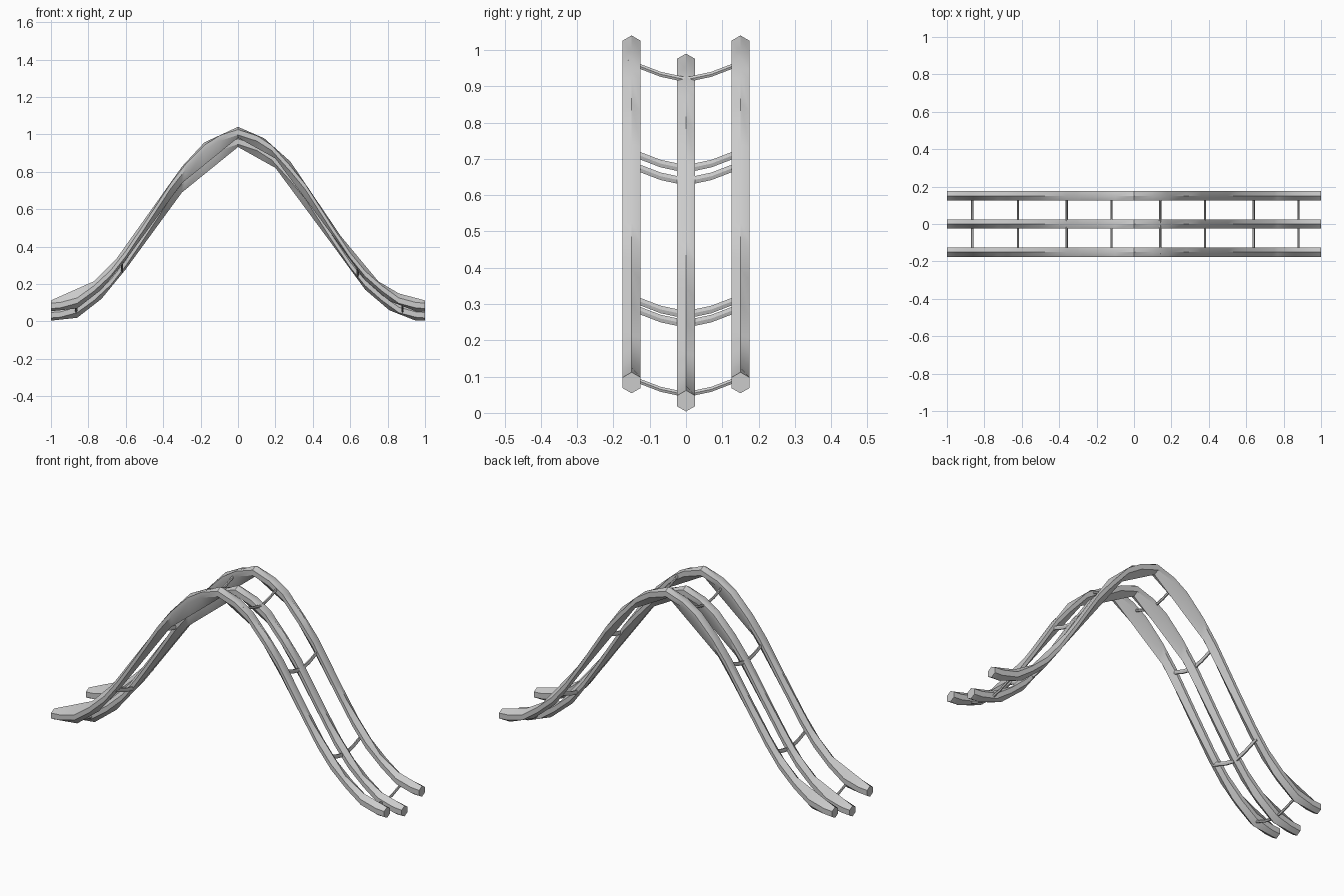
import bpy, bmesh, math

if "Cube" in bpy.data.objects:
    bpy.data.objects.remove(bpy.data.objects["Cube"])

R = 0.029  # rail cross-section radius (point-up hexagon)
H = 0.928  # rise of the hill

# Normalised hill height: fine line, plus coarser lines for the ridge and keel edges
FINE = [(-1, 0), (-.95, .004), (-.86, .03), (-.77, .10), (-.68, .19), (-.6, .30), (-.5, .46),
        (-.36, .69), (-.28, .80), (-.18, .91), (-.1, .965), (0, 1), (.1, .965), (.18, .91),
        (.28, .79), (.36, .685), (.5, .45), (.6, .29), (.68, .185), (.77, .10),
        (.86, .03), (.95, .004), (1, 0)]
RIDGE = [(-1, 0), (-.77, .11), (-.65, .24), (-.3, .77), (-.18, .91), (0, 1), (.14, .934),
         (.28, .80), (.55, .37), (.75, .11), (.86, .04), (1, 0)]
KEEL = [(-1, 0), (-.86, .016), (-.73, .125), (-.6, .296), (-.3, .738), (0, 1), (.2, .88),
        (.53, .40), (.68, .178), (.81, .059), (.95, 0), (1, 0)]


def sample(line, x):
    for (x0, f0), (x1, f1) in zip(line, line[1:]):
        if x <= x1:
            return f0 + (f1 - f0) * (x - x0) / (x1 - x0)
    return line[-1][1]


def loft(name, rings):
    """Skin a list of equal-sized vertex rings into a capped tube."""
    bm = bmesh.new()
    vs = [[bm.verts.new(p) for p in ring] for ring in rings]
    n = len(vs[0])
    for a, b in zip(vs, vs[1:]):
        for i in range(n):
            j = (i + 1) % n
            bm.faces.new((a[i], a[j], b[j], b[i]))
    bm.faces.new(vs[0])
    bm.faces.new(vs[-1])
    bmesh.ops.recalc_face_normals(bm, faces=bm.faces)
    me = bpy.data.meshes.new(name)
    bm.to_mesh(me)
    bm.free()
    ob = bpy.data.objects.new(name, me)
    bpy.context.collection.objects.link(ob)
    bpy.ops.object.select_all(action='DESELECT')
    ob.select_set(True)
    bpy.context.view_layer.objects.active = ob
    bpy.ops.object.shade_smooth_by_angle(angle=math.radians(30))
    return ob


# Rails: upright hexagon sections carried along the hill
def rail(name, y, base):
    edges = [RIDGE, FINE, FINE, KEEL, FINE, FINE]
    stations = sorted({x for line in (FINE, RIDGE, KEEL) for x, _ in line})
    rings = []
    for x in stations:
        ring = []
        for i, line in enumerate(edges):
            a = i * math.pi / 3
            ring.append((x, y + R * math.sin(a),
                         base + H * sample(line, x) + R * math.cos(a)))
        rings.append(ring)
    loft(name, rings)


rail("left_rail", -0.15, 0.083)
rail("right_rail", 0.15, 0.083)
rail("spine_rail", 0.0, 0.033)

# Cross ties: shallow V bars joining the outer rails to the spine
TIES = [(-.865, .05), (-.62, .27), (-.36, .672), (-.12, .918),
        (.14, .918), (.38, .637), (.64, .245), (.88, .05)]
BEND = [(-.16, .048), (-.13, .038), (-.07, .015), (0, 0), (.07, .015), (.13, .038), (.16, .048)]
for k, (x, z) in enumerate(TIES):
    rz = 0.012 if 0.2 < abs(x) < 0.8 else 0.008
    rings = [[(x + 0.006 * math.cos(i * math.pi / 3), y,
               z + dz + rz * math.sin(i * math.pi / 3)) for i in range(6)]
             for y, dz in BEND]
    loft(f"cross_tie_{k + 1}", rings)
